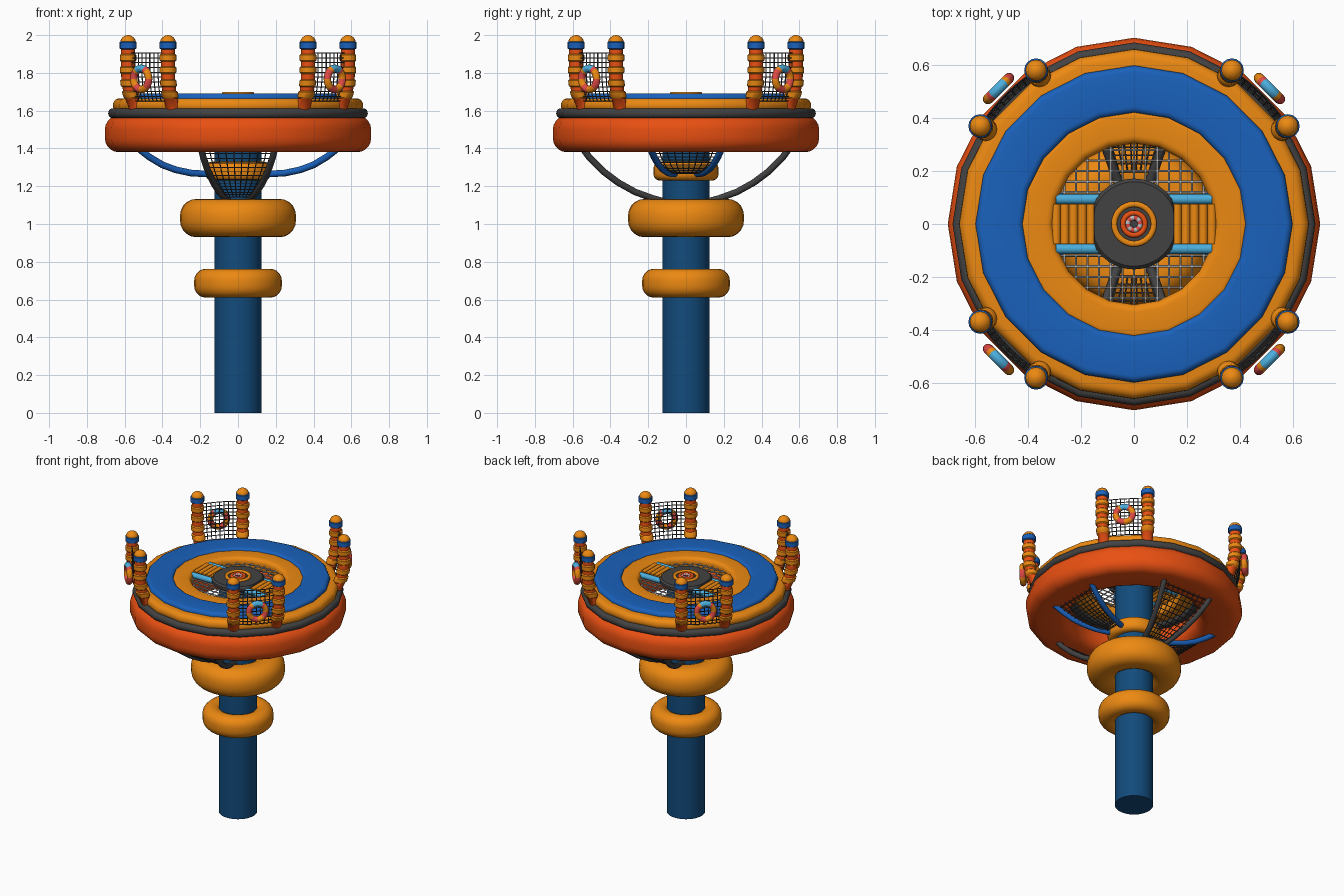
import bpy, bmesh, math
from math import sin, cos, pi, radians
from mathutils import Vector

if "Cube" in bpy.data.objects:
    bpy.data.objects.remove(bpy.data.objects["Cube"])


def mat(name, r, g, b):
    m = bpy.data.materials.new(name)
    m.diffuse_color = (r, g, b, 1)
    m.use_nodes = True
    m.node_tree.nodes["Principled BSDF"].inputs["Base Color"].default_value = m.diffuse_color
    return m


ORANGE = mat("orange", 0.84, 0.25, 0.006)
RED = mat("red_orange", 0.82, 0.08, 0.006)
BLUE = mat("blue", 0.01, 0.12, 0.5)
NAVY = mat("navy", 0.006, 0.07, 0.2)
CYAN = mat("cyan", 0.07, 0.42, 0.72)
DARK = mat("dark_grey", 0.055, 0.055, 0.055)
CORAL = mat("coral", 0.75, 0.07, 0.06)
PALE = mat("pale_grey", 0.5, 0.5, 0.5)


def lathe(name, prof, mats, segs=32, closed=False, pick=None, warp=None, angle=40):
    """Spin an (r, z) profile; pick(profile index, segment) chooses the material."""
    bm = bmesh.new()
    rings = []
    for r, z in prof:
        ring = []
        for i in range(segs):
            a = 2 * pi * i / segs
            p = Vector((r * cos(a), r * sin(a), z))
            ring.append(bm.verts.new(warp(p) if warp else p))
        rings.append(ring)
    n = len(rings)
    for k in range(n if closed else n - 1):
        A, B = rings[k], rings[(k + 1) % n]
        for i in range(segs):
            j = (i + 1) % segs
            f = bm.faces.new((A[i], A[j], B[j], B[i]))
            f.material_index = pick(k, i) if pick else 0
    if not closed:
        bm.faces.new(rings[0][::-1])
        f = bm.faces.new(rings[-1])
        f.material_index = pick(n - 2, 0) if pick else 0
    bmesh.ops.recalc_face_normals(bm, faces=bm.faces)
    return finish(name, bm, mats, angle)


def finish(name, bm, mats, angle):
    me = bpy.data.meshes.new(name)
    bm.to_mesh(me)
    bm.free()
    for m in mats:
        me.materials.append(m)
    ob = bpy.data.objects.new(name, me)
    bpy.context.collection.objects.link(ob)
    select(ob)
    bpy.ops.object.shade_smooth_by_angle(angle=radians(angle))
    return ob


def select(ob):
    bpy.ops.object.select_all(action='DESELECT')
    ob.select_set(True)
    bpy.context.view_layer.objects.active = ob


def rounded(r0, r1, z0, z1, c, steps=5):
    """Closed rounded-rectangle cross-section."""
    pts = []
    for cx, cz, a0 in ((r1 - c, z0 + c, -90), (r1 - c, z1 - c, 0),
                       (r0 + c, z1 - c, 90), (r0 + c, z0 + c, 180)):
        for s in range(steps + 1):
            a = radians(a0 + 90 * s / steps)
            pts.append((cx + c * cos(a), cz + c * sin(a)))
    return pts


def ring(name, m, r0, r1, z0, z1, c, segs=32, steps=5):
    return lathe(name, rounded(r0, r1, z0, z1, c, steps), [m], segs, True)


def tubes(name, paths, radius, m, res=1):
    """Round tubes along point lists, turned into one mesh."""
    cu = bpy.data.curves.new(name, 'CURVE')
    cu.dimensions = '3D'
    cu.bevel_depth = radius
    cu.bevel_resolution = res
    cu.use_fill_caps = True
    for path in paths:
        s = cu.splines.new('POLY')
        s.points.add(len(path) - 1)
        for p, q in zip(s.points, path):
            p.co = (*q, 1)
    cu.materials.append(m)
    ob = bpy.data.objects.new(name, cu)
    bpy.context.collection.objects.link(ob)
    select(ob)
    bpy.ops.object.convert(target='MESH')
    bpy.ops.object.shade_smooth_by_angle(angle=radians(50))
    return ob


def grid_paths(fn, nu, nv):
    """Both directions of net strands over a surface fn(u, v)."""
    out = [[fn(i / nu, j / nv) for j in range(nv + 1)] for i in range(nu + 1)]
    return out + [[fn(i / nu, j / nv) for i in range(nu + 1)] for j in range(nv + 1)]


# column and its floats
lathe("column", [(0.125, 0), (0.125, 1.66)], [NAVY])
ring("lower_float", ORANGE, 0.10, 0.232, 0.61, 0.763, 0.062)
ring("upper_float", ORANGE, 0.10, 0.307, 0.93, 1.133, 0.088)
ring("collar_float", ORANGE, 0.10, 0.172, 1.23, 1.33, 0.035)

# deck rings
ring("hull_ring", RED, 0.42, 0.705, 1.38, 1.575, 0.075, 20)
ring("bumper_ring", DARK, 0.40, 0.687, 1.56, 1.612, 0.024, 20)
ring("outer_deck_ring", ORANGE, 0.45, 0.662, 1.59, 1.665, 0.035, 20)
ring("blue_deck_ring", BLUE, 0.42, 0.60, 1.60, 1.692, 0.025, 20)
ring("inner_deck_ring", ORANGE, 0.305, 0.44, 1.585, 1.68, 0.03, 20)

# hub plate with its target rings
lathe("hub_plate", [(0.16, 1.645), (0.172, 1.655), (0.172, 1.675), (0.16, 1.687)], [DARK],
      warp=lambda p: Vector((max(-0.152, min(0.152, p.x)), p.y, p.z)))
ring("hub_outer_ring", ORANGE, 0.064, 0.086, 1.68, 1.70, 0.009, 32, 3)
ring("hub_red_ring", RED, 0.032, 0.052, 1.68, 1.70, 0.009, 32, 3)
lathe("hub_buoy", rounded(0.014, 0.033, 1.68, 1.70, 0.009, 3), [CORAL, PALE], 24, True,
      pick=lambda k, i: (i // 2) % 2)

# log bridges with rails
for side, s in (("right", 1), ("left", -1)):
    logs = [[(s * (0.163 + 0.033 * i), -0.075, 1.66), (s * (0.163 + 0.033 * i), 0.075, 1.66)]
            for i in range(5)]
    tubes(side + "_bridge_logs", logs, 0.0175, ORANGE, 3)
    tubes(side + "_bridge_rails", [[(s * 0.13, y, 1.655), (s * 0.295, y, 1.655)]
                                   for y in (-0.094, 0.094)], 0.02, CYAN, 3)

# flat net filling the deck hole on both sides of the bridge
strands = []
for s in (1, -1):
    for i in range(-6, 7):
        x = i * 0.044
        strands.append([(x, s * 0.11, 1.64), (x, s * math.sqrt(0.312 ** 2 - x * x), 1.64)])
    for j in range(5):
        y = 0.12 + j * 0.04
        h = math.sqrt(0.312 ** 2 - y * y)
        strands.append([(-h, s * y, 1.64), (h, s * y, 1.64)])
tubes("deck_net", strands, 0.004, PALE)


# curved support arms in pairs, with a net slung between each pair
def arm_point(path, t):
    x = t * (len(path) - 1)
    k = min(int(x), len(path) - 2)
    f = x - k
    return [path[k][c] * (1 - f) + path[k + 1][c] * f for c in (0, 1)]


GREY_ARM = [(0.10, 1.115), (0.18, 1.137), (0.27, 1.17), (0.36, 1.22), (0.44, 1.28),
            (0.51, 1.35), (0.56, 1.42)]
BLUE_ARM = [(0.10, 1.275), (0.17, 1.265), (0.25, 1.27), (0.33, 1.287), (0.40, 1.313),
            (0.47, 1.355), (0.54, 1.41)]


def width(r):
    return 0.05 + 0.35 * max(0, r - 0.13)


for name, base, path, m in (("front", -90, GREY_ARM, DARK), ("back", 90, GREY_ARM, DARK),
                            ("right", 0, BLUE_ARM, BLUE), ("left", 180, BLUE_ARM, BLUE)):
    ca, sa = cos(radians(base)), sin(radians(base))

    def place(r, w, z):
        return (r * ca - w * sa, r * sa + w * ca, z)
    arms = [[place(r, s * width(r), z) for r, z in (arm_point(path, i / 18) for i in range(19))]
            for s in (-1, 1)]
    tubes(name + "_arms", arms, 0.018, m, 3)

    def net(u, v):
        r, z = arm_point(path, 0.2 + 0.8 * v)
        return place(r, (2 * u - 1) * width(r), z)
    tubes(name + "_arm_net", grid_paths(net, 9, 14), 0.003, DARK)

# banded posts: bowed outward, orange bands, blue collar, domed cap
post, cols = [(0.038, 1.60)], []
for z in (1.685, 1.745, 1.815, 1.88):
    post += [(0.037, z - 0.02), (0.044, z - 0.014), (0.044, z + 0.014), (0.037, z + 0.02)]
    cols += [0, 1, 1, 1]
post += [(0.037, 1.925), (0.045, 1.93), (0.045, 1.962), (0.04, 1.966)]
cols += [0, 2, 2, 2]
for a in (20, 45, 70):
    post.append((0.042 * cos(radians(a)), 1.96 + 0.04 * sin(radians(a))))
    cols.append(1)
post.append((0.003, 2.0))
cols.append(1)

for q, corner in enumerate(("back_right", "back_left", "front_left", "front_right")):
    mid = 45 + 90 * q
    for side, da in (("a", -12.5), ("b", 12.5)):
        d = Vector((cos(radians(mid + da)), sin(radians(mid + da)), 0))

        def bow(p):
            return p + d * (0.69 - 0.055 * (max(0, 1.8 - p.z) / 0.2) ** 2)
        lathe(f"{corner}_post_{side}", post, [RED, ORANGE, BLUE], 16,
              pick=lambda k, i: cols[k], warp=bow)

    # net between the two posts
    def panel(u, v):
        a = radians(mid - 12 + 24 * u)
        z = 1.65 + 0.255 * v
        r = 0.69 - 0.045 * (max(0, 1.8 - z) / 0.2) ** 2
        return (r * cos(a), r * sin(a), z)
    tubes(corner + "_post_net", grid_paths(panel, 10, 10), 0.003, DARK)

    # life ring hung on the net: cyan strap on top, orange and coral segments
    def buoy_col(k, i):
        if i in (4, 5, 6, 7):
            return 2
        return (i // 3) % 2
    buoy = lathe(corner + "_life_ring", rounded(0.036, 0.076, -0.02, 0.02, 0.0195, 3),
                 [ORANGE, CORAL, CYAN], 24, True, pick=buoy_col)
    buoy.rotation_euler = (pi / 2, 0, radians(mid + 90))
    buoy.location = (0.725 * cos(radians(mid)), 0.725 * sin(radians(mid)), 1.768)
